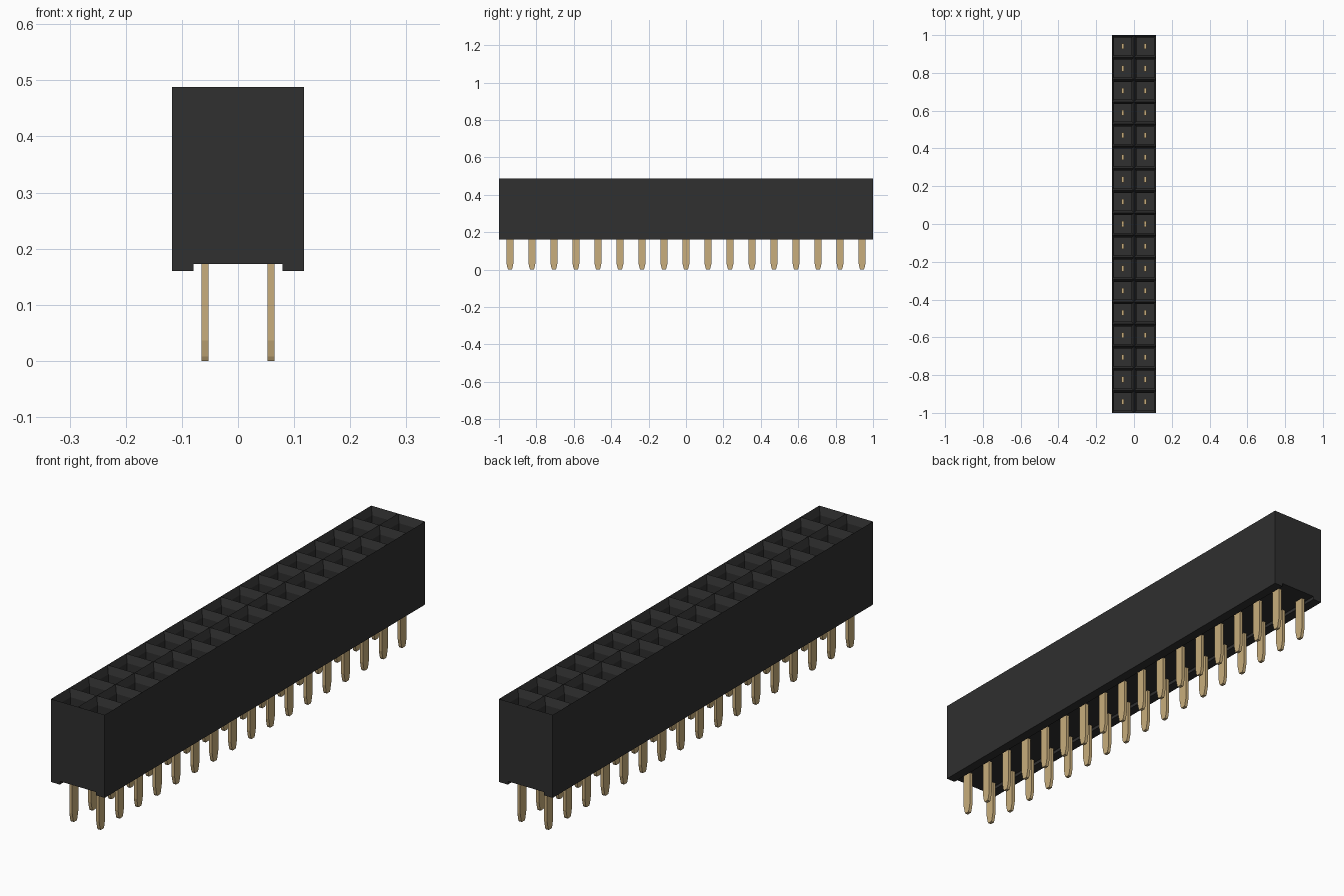
import bpy, bmesh

cube = bpy.data.objects.get("Cube")
if cube:
    bpy.data.objects.remove(cube, do_unlink=True)

ROWS = 17
PITCH = 2 / ROWS
HALF_W = PITCH
TOP, BASE, CHANNEL = 0.488, 0.16, 0.173


def material(name, rgb):
    mat = bpy.data.materials.new(name)
    mat.use_nodes = True
    color = (*rgb, 1)
    mat.diffuse_color = color
    mat.node_tree.nodes["Principled BSDF"].inputs["Base Color"].default_value = color
    return mat


def make_object(name, bm, mat):
    mesh = bpy.data.meshes.new(name)
    bm.to_mesh(mesh)
    bm.free()
    mesh.materials.append(mat)
    obj = bpy.data.objects.new(name, mesh)
    bpy.context.collection.objects.link(obj)
    return obj


def add_strip(bm, loops, closed):
    """Join two matching vertex rows with quads."""
    a, b = loops
    n = len(a)
    for i in range(n if closed else n - 1):
        j = (i + 1) % n
        bm.faces.new((a[i], a[j], b[j], b[i]))


black = material("black plastic", (0.029, 0.029, 0.029))
gold = material("gold metal", (0.58, 0.42, 0.2))

# Housing: channelled underside, side walls and end caps
bm = bmesh.new()
half = [(HALF_W, TOP), (HALF_W, BASE), (0.079, BASE), (0.079, CHANNEL)]
profile = [(-x, z) for x, z in half] + half[::-1]
ends = [[bm.verts.new((x, y, z)) for x, z in profile] for y in (-1, 1)]
add_strip(bm, ends, False)
for end in ends:
    bm.faces.new(end)
bmesh.ops.recalc_face_normals(bm, faces=bm.faces)
make_object("housing", bm, black)

# Top plate: one square cell per socket, with funnel and deep shaft
bm = bmesh.new()
columns = [[bm.verts.new((x, -1 + r * PITCH, TOP)) for r in range(ROWS + 1)]
           for x in (-HALF_W, 0, HALF_W)]
for left, right in zip(columns, columns[1:]):
    add_strip(bm, (right, left), False)
cells = list(bm.faces)
bmesh.ops.inset_individual(bm, faces=cells, thickness=0.021)
bmesh.ops.inset_individual(bm, faces=cells, thickness=0.017, depth=-0.03)
for cell in cells:
    shaft = bmesh.ops.extrude_discrete_faces(bm, faces=[cell])["faces"][0]
    bmesh.ops.translate(bm, verts=shaft.verts, vec=(0, 0, -0.24))
make_object("socket_top", bm, black)

# Pins: flat blades with tapered tips, rising inside the shafts
bm = bmesh.new()
outline = [(0.009, 0), (0.013, 0.008), (0.019, 0.036), (0.019, 0.2), (0.015, 0.205), (0.015, 0.3)]
outline += [(-y, z) for y, z in outline[::-1]]
for side in (-1, 1):
    for row in range(ROWS):
        cy = -1 + (row + 0.5) * PITCH
        faces = [[bm.verts.new((side * PITCH / 2 + dx, cy + y, z)) for y, z in outline]
                 for dx in (-0.0065, 0.0065)]
        add_strip(bm, faces, True)
        for face in faces:
            bm.faces.new(face)
bmesh.ops.recalc_face_normals(bm, faces=bm.faces)
make_object("pins", bm, gold)
